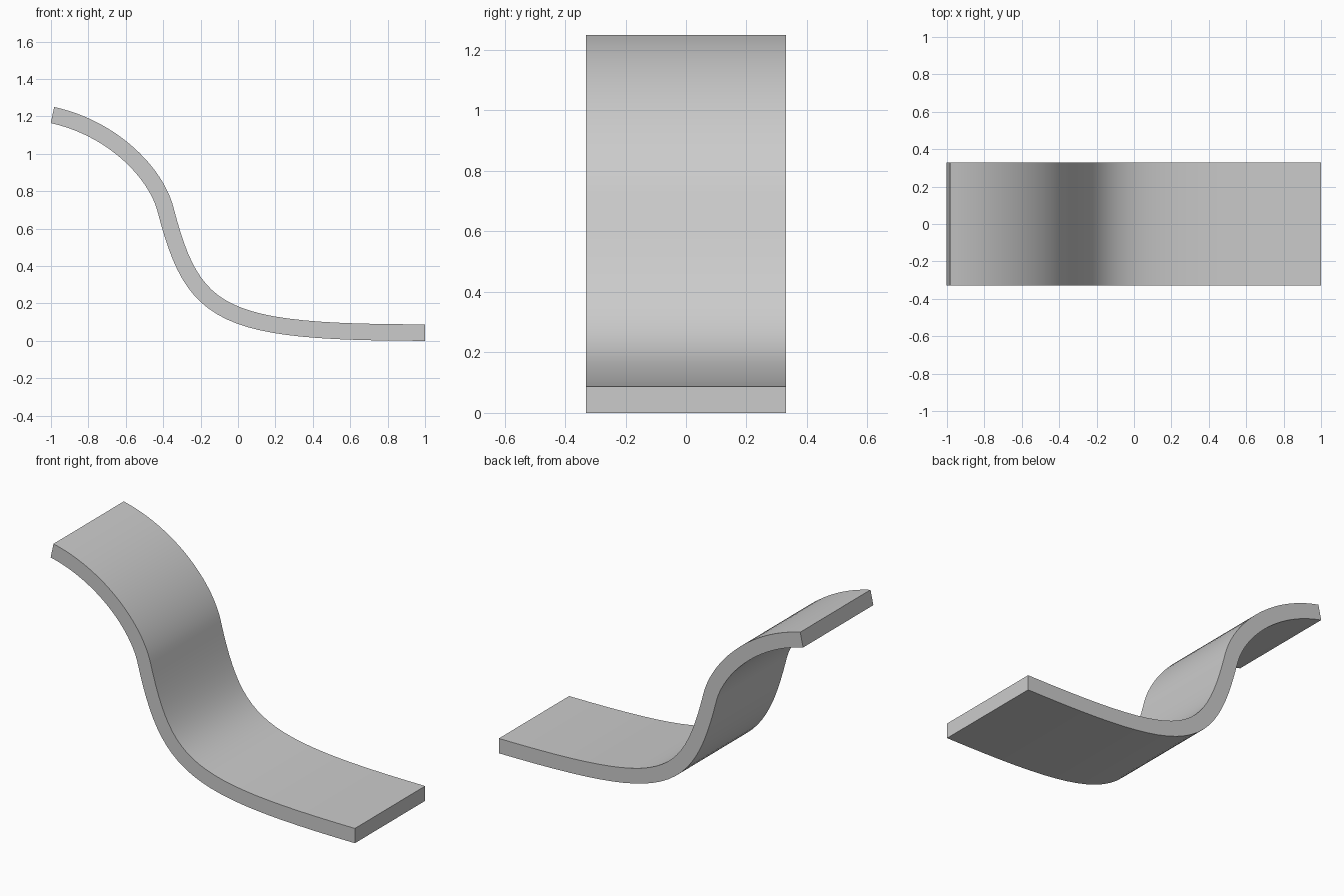
import bpy, bmesh
from math import radians
from mathutils import Vector

if "Cube" in bpy.data.objects:
    bpy.data.objects.remove(bpy.data.objects["Cube"])

HALF_THICK, HALF_WIDTH, STEPS = 0.044, 0.33, 24

# Centre line: two cubic Bezier spans meeting at the inflection
SPANS = [
    [(-0.992, 1.207), (-0.668, 1.136), (-0.437, 0.896), (-0.387, 0.70)],
    [(-0.387, 0.70), (-0.238, 0.125), (-0.09, 0.045), (1.0, 0.044)],
]


def bezier(p, t):
    """Point and unit normal of a cubic span."""
    a, b, c, d = (Vector(q) for q in p)
    s = 1 - t
    pos = a * s**3 + b * 3 * s * s * t + c * 3 * s * t * t + d * t**3
    tan = ((b - a) * s * s + (c - b) * 2 * s * t + (d - c) * t * t).normalized()
    return pos, Vector((-tan.y, tan.x))


samples = [bezier(SPANS[0], i / STEPS) for i in range(STEPS)]
samples += [bezier(SPANS[1], i / STEPS) for i in range(STEPS + 1)]

# Curved slab: rectangular section swept along the centre line
bm = bmesh.new()
rings = []
for pos, n in samples:
    ring = []
    for side, y in ((1, -1), (1, 1), (-1, 1), (-1, -1)):
        q = pos + n * HALF_THICK * side
        ring.append(bm.verts.new((q.x, y * HALF_WIDTH, max(q.y, 0))))
    rings.append(ring)
for r0, r1 in zip(rings, rings[1:]):
    for k in range(4):
        j = (k + 1) % 4
        bm.faces.new((r0[k], r0[j], r1[j], r1[k]))
bm.faces.new(rings[0])
bm.faces.new(rings[-1][::-1])
bmesh.ops.recalc_face_normals(bm, faces=bm.faces[:])

mesh = bpy.data.meshes.new("curved_slide")
bm.to_mesh(mesh)
bm.free()
slide = bpy.data.objects.new("curved_slide", mesh)
bpy.context.collection.objects.link(slide)
bpy.context.view_layer.objects.active = slide
slide.select_set(True)
bpy.ops.object.shade_smooth_by_angle(angle=radians(30))
